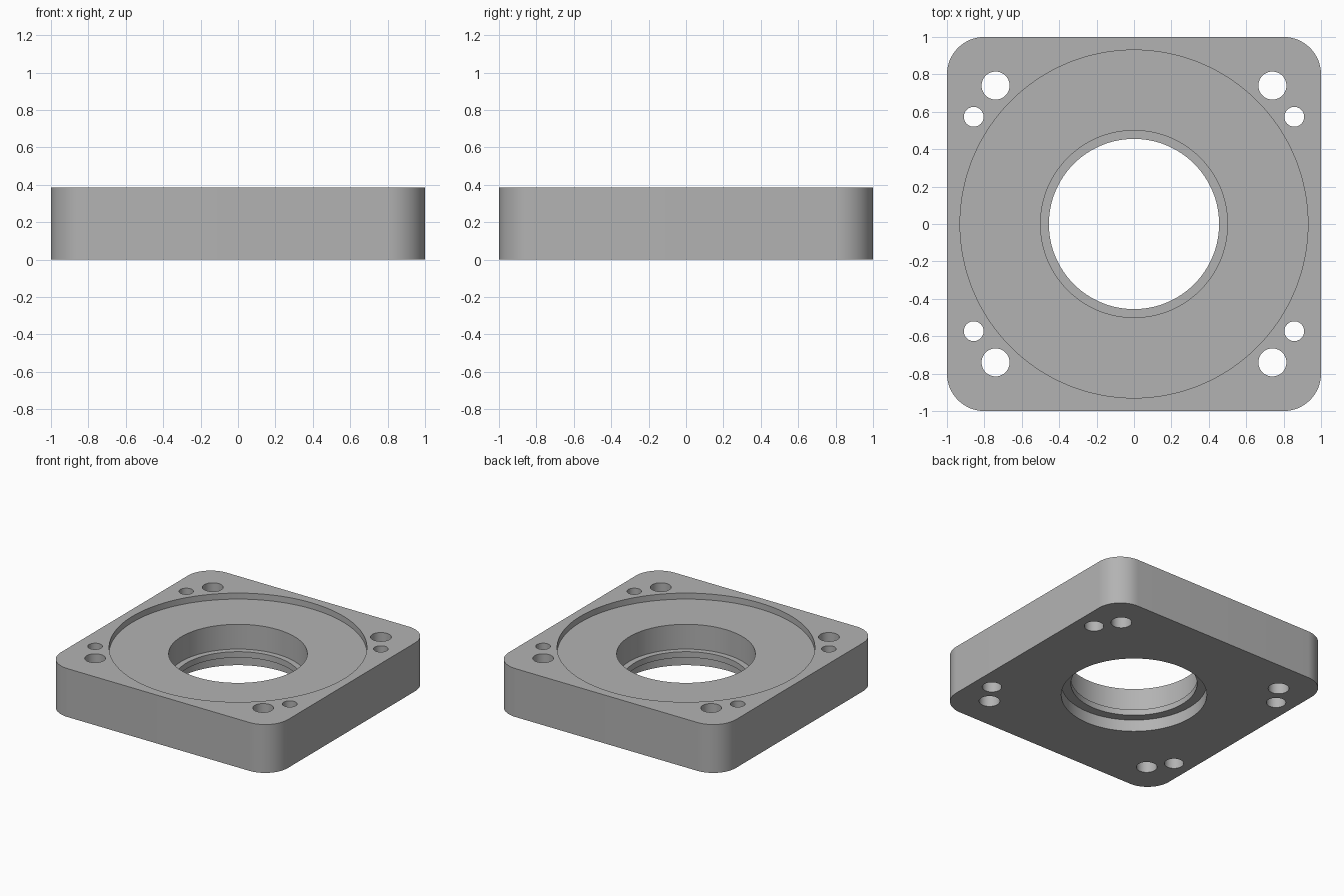
import bpy, bmesh, math
from mathutils import Matrix

cube = bpy.data.objects.get("Cube")
if cube:
    bpy.data.objects.remove(cube, do_unlink=True)

HEIGHT = 0.385

metal = bpy.data.materials.new("plain grey")
metal.use_nodes = True
grey = (0.45, 0.45, 0.45, 1)
metal.diffuse_color = grey
metal.node_tree.nodes["Principled BSDF"].inputs["Base Color"].default_value = grey


def make_object(name, bm):
    bmesh.ops.recalc_face_normals(bm, faces=bm.faces)
    mesh = bpy.data.meshes.new(name)
    bm.to_mesh(mesh)
    bm.free()
    mesh.materials.append(metal)
    obj = bpy.data.objects.new(name, mesh)
    bpy.context.collection.objects.link(obj)
    return obj


def turned_cutter(name, steps, x=0, y=0, sides=48):
    """Stepped round cutter: each step is (radius, bottom z, top z)."""
    profile = [(0, steps[0][1])]
    for radius, low, high in steps:
        profile += [(radius, low), (radius, high)]
    profile.append((0, steps[-1][2]))
    bm = bmesh.new()
    verts = [bm.verts.new((r, 0, z)) for r, z in profile]
    edges = [bm.edges.new(pair) for pair in zip(verts, verts[1:])]
    bmesh.ops.spin(bm, geom=verts + edges, axis=(0, 0, 1), cent=(0, 0, 0),
                   angle=math.tau, steps=sides)
    bmesh.ops.remove_doubles(bm, verts=bm.verts, dist=1e-4)
    bmesh.ops.transform(bm, matrix=Matrix.Translation((x, y, 0)), verts=bm.verts)
    cutter = make_object(name, bm)
    cutter.hide_render = True
    return cutter


# Square plate with rounded upright corners
bm = bmesh.new()
bmesh.ops.create_cube(bm, size=1, matrix=Matrix.Translation((0, 0, HEIGHT / 2))
                      @ Matrix.Diagonal((2, 2, HEIGHT, 1)))
upright = [e for e in bm.edges if abs(e.verts[0].co.z - e.verts[1].co.z) > 0.1]
bmesh.ops.bevel(bm, geom=upright, offset=0.2, segments=16, profile=0.5, affect='EDGES')
plate = make_object("mounting_plate", bm)

# Centre bore: lower counterbore, thin lip, main bore, wide shallow recess
cutters = [turned_cutter("centre_bore_cutter", [
    (0.525, -0.1, 0.093), (0.455, 0.093, 0.14),
    (0.5, 0.14, 0.337), (0.93, 0.337, 0.5)], sides=128)]

# Corner holes: a straight large one and a stepped small one at each corner
for sx in (-1, 1):
    for sy in (-1, 1):
        cutters.append(turned_cutter("large_hole_cutter", [(0.075, -0.1, 0.5)],
                                     sx * 0.74, sy * 0.74))
        cutters.append(turned_cutter("small_hole_cutter",
                                     [(0.07, -0.1, 0.2), (0.053, 0.2, 0.5)],
                                     sx * 0.857, sy * 0.573))

# Cut everything out of the plate
bpy.ops.object.select_all(action='DESELECT')
plate.select_set(True)
bpy.context.view_layer.objects.active = plate
for cutter in cutters:
    cut = plate.modifiers.new("cut", 'BOOLEAN')
    cut.operation = 'DIFFERENCE'
    cut.solver = 'EXACT'
    cut.object = cutter
    bpy.ops.object.modifier_apply(modifier=cut.name)
    bpy.data.objects.remove(cutter, do_unlink=True)

bpy.ops.object.shade_smooth_by_angle(angle=math.radians(30))
